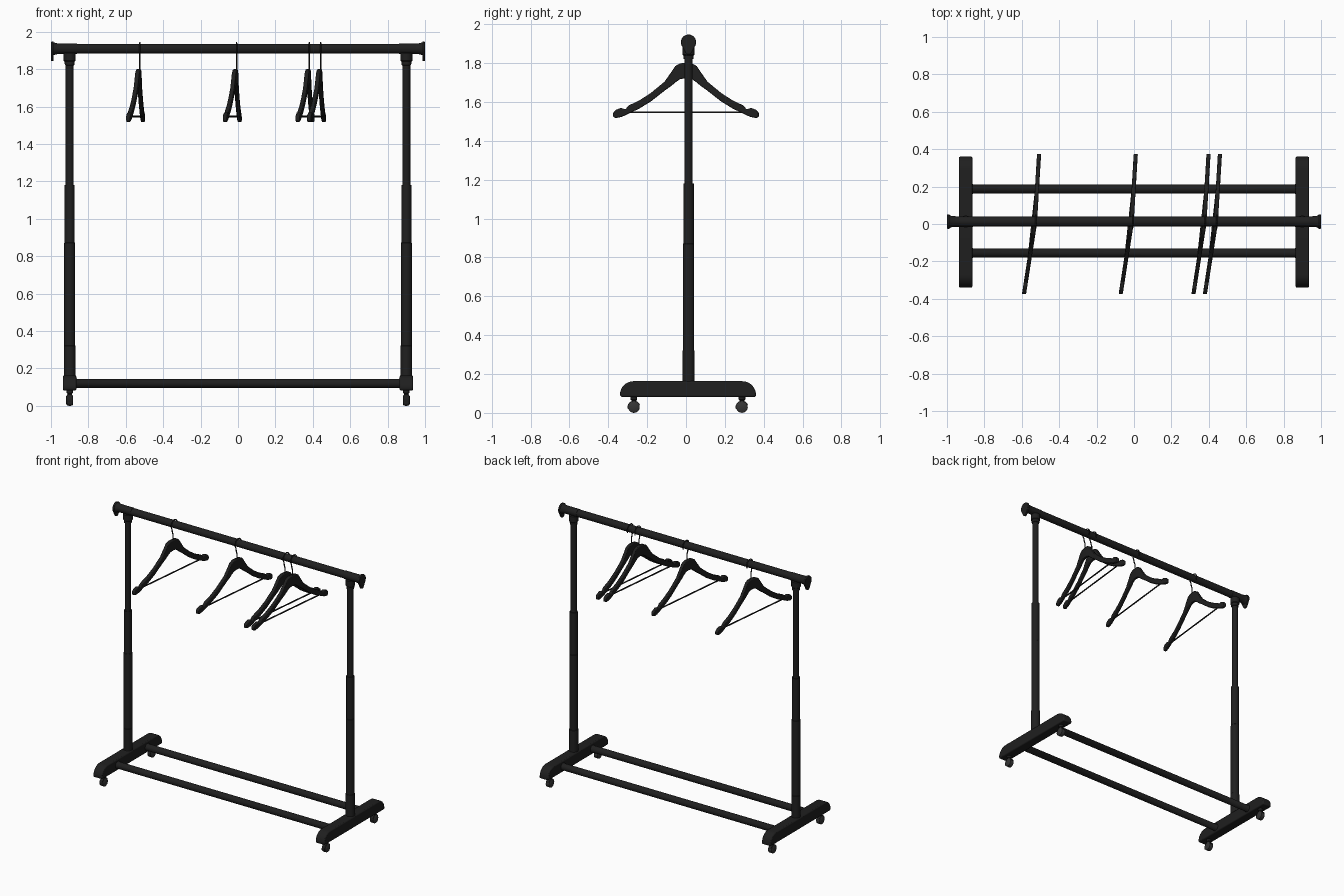
import bpy, bmesh, math
from mathutils import Matrix, Vector

cube = bpy.data.objects.get("Cube")
if cube:
    bpy.data.objects.remove(cube, do_unlink=True)


def material(name, value):
    m = bpy.data.materials.new(name)
    m.use_nodes = True
    color = (value, value, value, 1)
    m.diffuse_color = color
    m.node_tree.nodes["Principled BSDF"].inputs["Base Color"].default_value = color
    return m


BLACK = material("matte black", 0.014)
GREY = material("dark grey wheel", 0.035)
MID = 0.013  # the frame sits slightly behind the hanger centres


def finish(name, bm, mat, bevel=0, angle=40):
    bmesh.ops.recalc_face_normals(bm, faces=bm.faces)
    mesh = bpy.data.meshes.new(name)
    bm.to_mesh(mesh)
    bm.free()
    mesh.materials.append(mat)
    ob = bpy.data.objects.new(name, mesh)
    bpy.context.collection.objects.link(ob)
    if bevel:
        mod = ob.modifiers.new("rounded edges", "BEVEL")
        mod.width, mod.segments = bevel, 2
        mod.limit_method, mod.angle_limit = "ANGLE", math.radians(40)
    bpy.ops.object.select_all(action="DESELECT")
    ob.select_set(True)
    bpy.context.view_layer.objects.active = ob
    bpy.ops.object.shade_smooth_by_angle(angle=math.radians(angle))
    return ob


def lathe(name, profile, origin, axis, mat=BLACK, sides=24):
    """Solid of revolution: profile is (distance along axis, radius)."""
    bm = bmesh.new()
    turn = Vector((0, 0, 1)).rotation_difference(Vector(axis)).to_matrix()
    rings = []
    for h, r in profile:
        ring = []
        for i in range(sides):
            a = math.tau * i / sides
            p = turn @ Vector((r * math.cos(a), r * math.sin(a), h))
            ring.append(bm.verts.new(p + Vector(origin)))
        rings.append(ring)
    for a, b in zip(rings, rings[1:]):
        for i in range(sides):
            j = (i + 1) % sides
            bm.faces.new((a[i], a[j], b[j], b[i]))
    bm.faces.new(rings[0])
    bm.faces.new(rings[-1])
    return finish(name, bm, mat)


def slab(name, outline, x0, x1, bevel=0):
    """Extrude a (y, z) outline from x0 to x1."""
    bm = bmesh.new()
    face = bm.faces.new([bm.verts.new((x0, y, z)) for y, z in outline])
    out = bmesh.ops.extrude_face_region(bm, geom=[face])
    verts = [v for v in out["geom"] if isinstance(v, bmesh.types.BMVert)]
    bmesh.ops.translate(bm, verts=verts, vec=(x1 - x0, 0, 0))
    return finish(name, bm, BLACK, bevel)


def arc(cy, cz, r, start, end, steps):
    angles = [math.radians(start + (end - start) * i / steps) for i in range(steps + 1)]
    return [(cy + r * math.cos(a), cz + r * math.sin(a)) for a in angles]


def wire(name, points, radius):
    curve = bpy.data.curves.new(name, "CURVE")
    curve.dimensions = "3D"
    curve.bevel_depth, curve.bevel_resolution = radius, 2
    curve.use_fill_caps = True
    spline = curve.splines.new("POLY")
    spline.points.add(len(points) - 1)
    for sp, p in zip(spline.points, points):
        sp.co = (*p, 1)
    curve.materials.append(BLACK)
    ob = bpy.data.objects.new(name, curve)
    bpy.context.collection.objects.link(ob)


# Horizontal rails
lathe("top_rail", [(-0.985, 0.026), (0.985, 0.026)], (0, MID, 1.909), (1, 0, 0))
for name, y in (("front_base_rail", -0.155), ("back_base_rail", 0.187)):
    lathe(name, [(-0.88, 0.028), (-0.865, 0.028), (-0.86, 0.024),
                 (0.86, 0.024), (0.865, 0.028), (0.88, 0.028)],
          (0, y, 0.12), (1, 0, 0))

for side, s in (("left", 1), ("right", -1)):
    x = 0.9 * s
    # Telescopic post with its top connector
    lathe(side + "_lower_post", [(0.15, 0.031), (0.32, 0.031), (0.322, 0.029),
                                 (0.87, 0.029), (0.872, 0.027), (1.18, 0.027)],
          (x, MID, 0), (0, 0, 1))
    lathe(side + "_upper_post", [(1.17, 0.021), (1.82, 0.021), (1.822, 0.026),
                                 (1.84, 0.027), (1.845, 0.032), (1.885, 0.032)],
          (x, MID, 0), (0, 0, 1))
    # Rail sleeve and drop-shaped end stop
    lathe(side + "_rail_sleeve", [(0.86, 0.028), (0.95, 0.028), (0.975, 0.03), (0.988, 0.036)],
          (0, MID, 1.909), (s, 0, 0))
    stop = arc(MID, 1.908, 0.039, -25, 205, 18) + arc(MID, 1.862, 0.018, 200, 340, 6)
    slab(side + "_end_stop", stop, 0.986 * s, s, 0.003)

    # Foot with rounded upper ends
    foot = [(-0.335, 0.082), (0.36, 0.082)]
    foot += arc(0.29, 0.093, 0.07, 0, 90, 8) + arc(-0.27, 0.093, 0.07, 90, 180, 8)
    slab(side + "_foot", foot, x - 0.036, x + 0.036, 0.007)

    # Casters
    for end, y in (("front", -0.268), ("back", 0.288)):
        label = side + "_" + end
        lathe(label + "_caster_stem", [(0.04, 0.012), (0.065, 0.012), (0.068, 0.017),
                                       (0.085, 0.017)], (x, y, 0), (0, 0, 1), sides=12)
        lathe(label + "_wheel", [(-0.019, 0.02), (-0.014, 0.029), (-0.004, 0.03),
                                 (0.004, 0.03), (0.014, 0.029), (0.019, 0.02)],
              (x, y, 0.03), (1, 0, 0), GREY, 16)
        hood = arc(y, 0.03, 0.033, 20, 200, 10)
        slab(label + "_wheel_hood", hood, x - 0.012, x + 0.012)

# Hanger half profile: (distance from centre, top, bottom)
ARM = [(0, 1.80, 1.722), (0.03, 1.799, 1.718), (0.055, 1.785, 1.70), (0.075, 1.755, 1.683),
       (0.11, 1.705, 1.658), (0.18, 1.647, 1.603), (0.24, 1.608, 1.566), (0.295, 1.582, 1.54),
       (0.312, 1.562, 1.531), (0.335, 1.57, 1.522), (0.36, 1.56, 1.517), (0.375, 1.545, 1.523)]


def bend(y):
    return y * (0.155 if y < 0 else 0.06)


def hanger(number, x):
    name = "hanger_%d" % number
    bm = bmesh.new()
    stations = [(-y, t, b) for y, t, b in reversed(ARM[1:])] + ARM
    rings = []
    for y, top, bottom in stations:
        cx = x + bend(y)
        rings.append([bm.verts.new((cx + dx, y, z)) for dx, z in
                      ((-0.011, bottom), (0.011, bottom), (0.011, top), (-0.011, top))])
    for a, b in zip(rings, rings[1:]):
        for i in range(4):
            j = (i + 1) % 4
            bm.faces.new((a[i], a[j], b[j], b[i]))
    bm.faces.new(rings[0])
    bm.faces.new(rings[-1])
    finish(name + "_body", bm, BLACK, 0.005)

    # Trouser bar and hook over the rail
    wire(name + "_bar", [(x + bend(y), y, 1.547) for y in (-0.305, 0.305)], 0.005)
    hook = [(0, 1.79), (0, 1.835), (-0.008, 1.855)] + arc(MID, 1.906, 0.035, 220, -30, 18)
    wire(name + "_hook", [(x + 0.005, y, z) for y, z in hook], 0.004)


for n, x in enumerate((-0.53, -0.013, 0.376, 0.437), 1):
    hanger(n, x)
